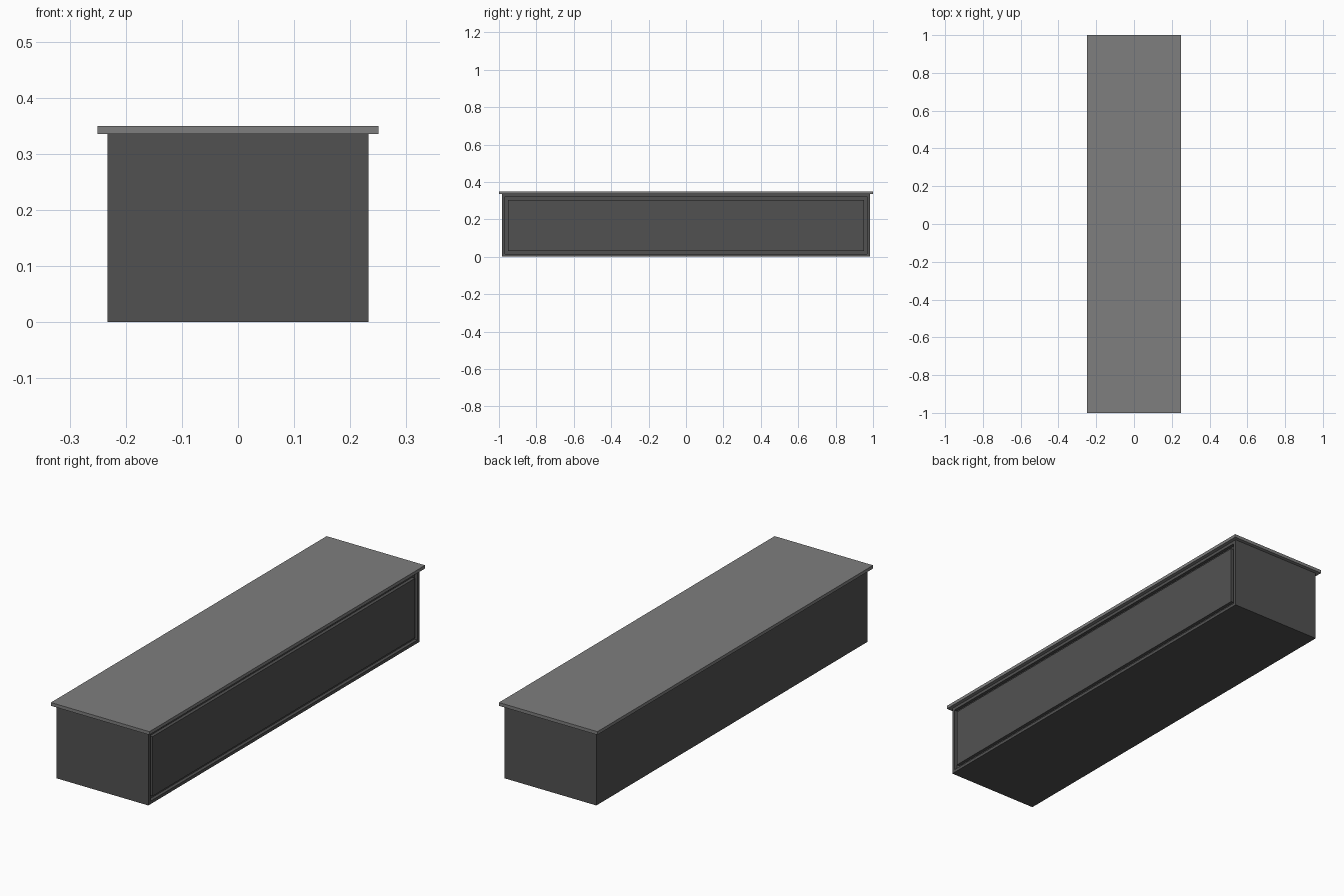
import bpy, bmesh
from mathutils import Vector

if "Cube" in bpy.data.objects:
    bpy.data.objects.remove(bpy.data.objects["Cube"])


def material(name, grey):
    m = bpy.data.materials.new(name)
    m.diffuse_color = (grey, grey, grey, 1)
    m.use_nodes = True
    m.node_tree.nodes["Principled BSDF"].inputs["Base Color"].default_value = m.diffuse_color
    return m


def box(bm, lo, hi):
    lo, hi = Vector(lo), Vector(hi)
    verts = bmesh.ops.create_cube(bm, size=1)["verts"]
    for v in verts:
        v.co = (lo + hi) / 2 + v.co * (hi - lo)


def finish(bm, name, mat):
    me = bpy.data.meshes.new(name)
    bm.normal_update()
    bm.to_mesh(me)
    bm.free()
    me.materials.append(mat)
    bpy.context.collection.objects.link(bpy.data.objects.new(name, me))


dark = material("dark grey", 0.083)
light = material("mid grey", 0.21)

# Cabinet body with a routed groove framing the panel on the right side
bm = bmesh.new()
box(bm, (-0.233, -0.983, 0), (0.233, 0.983, 0.335))
bm.normal_update()
panel = max(bm.faces, key=lambda f: f.calc_center_median().x)


def inset(width):
    bmesh.ops.inset_region(bm, faces=[panel], thickness=width, use_even_offset=True)


def push(face, dx):
    new = bmesh.ops.extrude_discrete_faces(bm, faces=[face])["faces"][0]
    bmesh.ops.translate(bm, verts=new.verts, vec=(dx, 0, 0))
    return new


inset(0.014)                   # outer rim
panel = push(panel, -0.015)    # groove floor
inset(0.017)
panel = push(panel, 0.015)     # raised panel
finish(bm, "cabinet_body", dark)

# Overhanging top slab
bm = bmesh.new()
box(bm, (-0.25, -1, 0.335), (0.25, 1, 0.35))
finish(bm, "top_slab", light)
